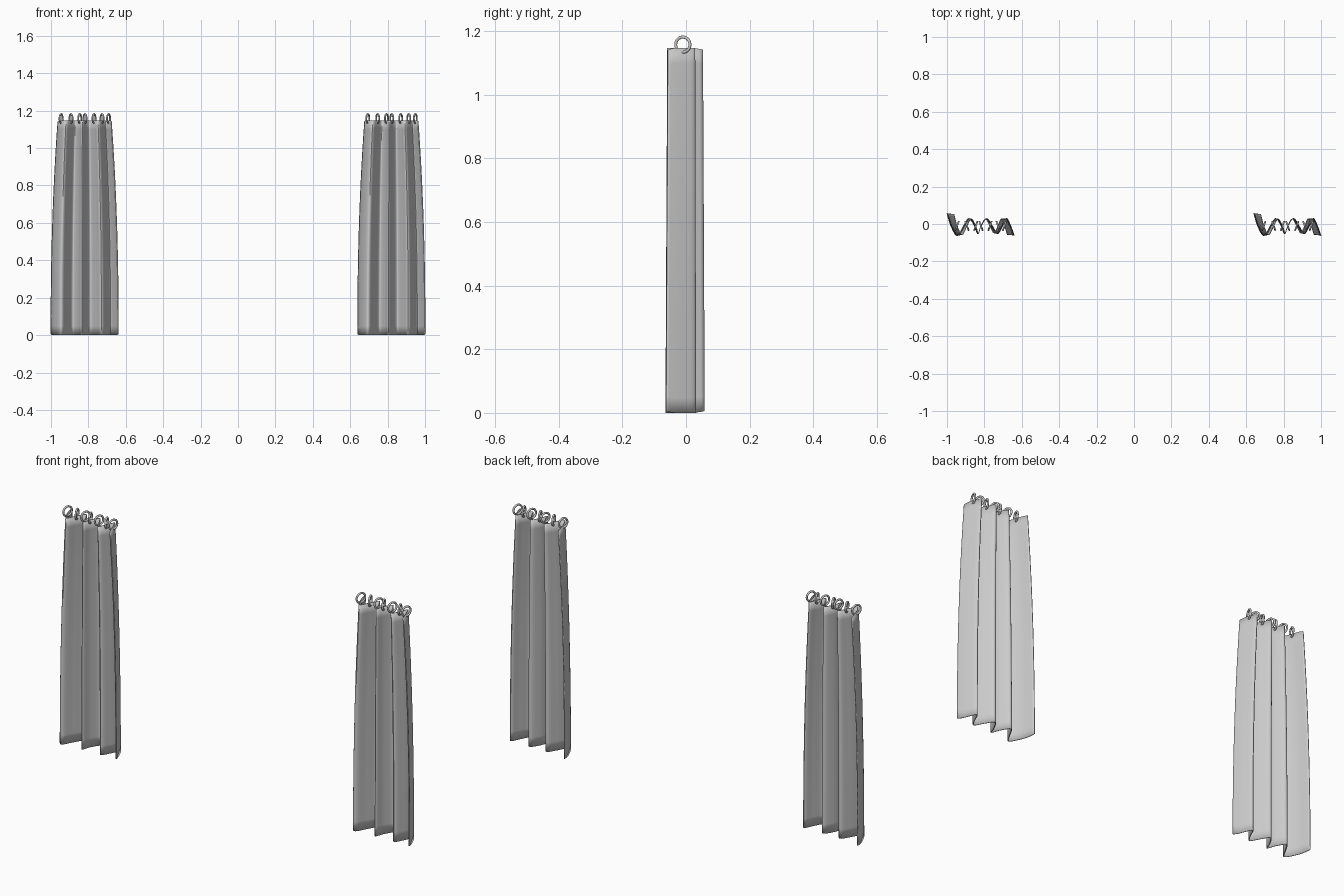
import bpy, bmesh, math
from mathutils import Vector

if "Cube" in bpy.data.objects:
    bpy.data.objects.remove(bpy.data.objects["Cube"])

TOP = 1.148
# Fold crossings at the heading, where the rings hang (local x)
RINGS = [-0.126, -0.073, -0.026, 0.002, 0.050, 0.093, 0.128]


def fold_profile(steps=6):
    """Smooth wavy heading line through fold crossings and fold extremes."""
    ends = [(-0.143, 0.053)]
    for i, x in enumerate(RINGS):
        ends.append((x, -0.01))
        if i < len(RINGS) - 1:
            y = 0.027 if i % 2 else (-0.057 if i == 0 else -0.048)
            ends.append(((x + RINGS[i + 1]) / 2, y))
    ends.append((0.143, -0.057))
    p = [Vector(e) for e in ends]
    p = [2 * p[0] - p[1]] + p + [2 * p[-1] - p[-2]]
    out = []
    for i in range(1, len(p) - 2):
        a, b, c, d = p[i - 1:i + 3]
        for s in range(steps):
            t = s / steps
            out.append(0.5 * (2 * b + (c - a) * t + (2 * a - 5 * b + 4 * c - d) * t * t
                              + (3 * b - a - 3 * c + d) * t ** 3))
    out.append(p[-2])
    return out


def smooth(ob):
    bpy.ops.object.select_all(action='DESELECT')
    ob.select_set(True)
    bpy.context.view_layer.objects.active = ob
    bpy.ops.object.shade_smooth_by_angle(angle=math.radians(50))


def curtain(name, cx, rows=24):
    """Pleated cloth flaring gently toward the hem."""
    prof = fold_profile()
    n = len(prof)
    bm = bmesh.new()
    grid = []
    for r in range(rows + 1):
        k = r / rows
        sx = 1.259 - 0.259 * k ** 2.2
        sy = 1.1 - 0.1 * k
        row = []
        for i, q in enumerate(prof):
            # slightly rounded corners at the side edges
            edge = max(0, 1 - min(i, n - 1 - i) / 4) ** 2 * 0.006
            z = edge + (TOP - 2 * edge) * k
            row.append(bm.verts.new((cx + q.x * sx, q.y * sy, z)))
        grid.append(row)
    for r in range(rows):
        for i in range(n - 1):
            bm.faces.new((grid[r][i], grid[r][i + 1], grid[r + 1][i + 1], grid[r + 1][i]))
    me = bpy.data.meshes.new(name)
    bm.to_mesh(me)
    bm.free()
    ob = bpy.data.objects.new(name, me)
    bpy.context.collection.objects.link(ob)
    mod = ob.modifiers.new("thickness", 'SOLIDIFY')
    mod.thickness = 0.004
    mod.offset = 0
    smooth(ob)


def ring(name, x, tilt):
    """Hanging ring, turned across the pleat."""
    bpy.ops.mesh.primitive_torus_add(
        major_radius=0.0238, minor_radius=0.0048, major_segments=32, minor_segments=10,
        location=(x, -0.01, 1.158), rotation=(0, math.pi / 2, tilt))
    ob = bpy.context.object
    ob.name = name
    smooth(ob)


for side, cx in (("left", -0.82), ("right", 0.82)):
    curtain(side + "_curtain", cx)
    for i, x in enumerate(RINGS):
        ring(f"{side}_ring_{i + 1}", cx + x, math.radians(20 if i % 2 else -20))
